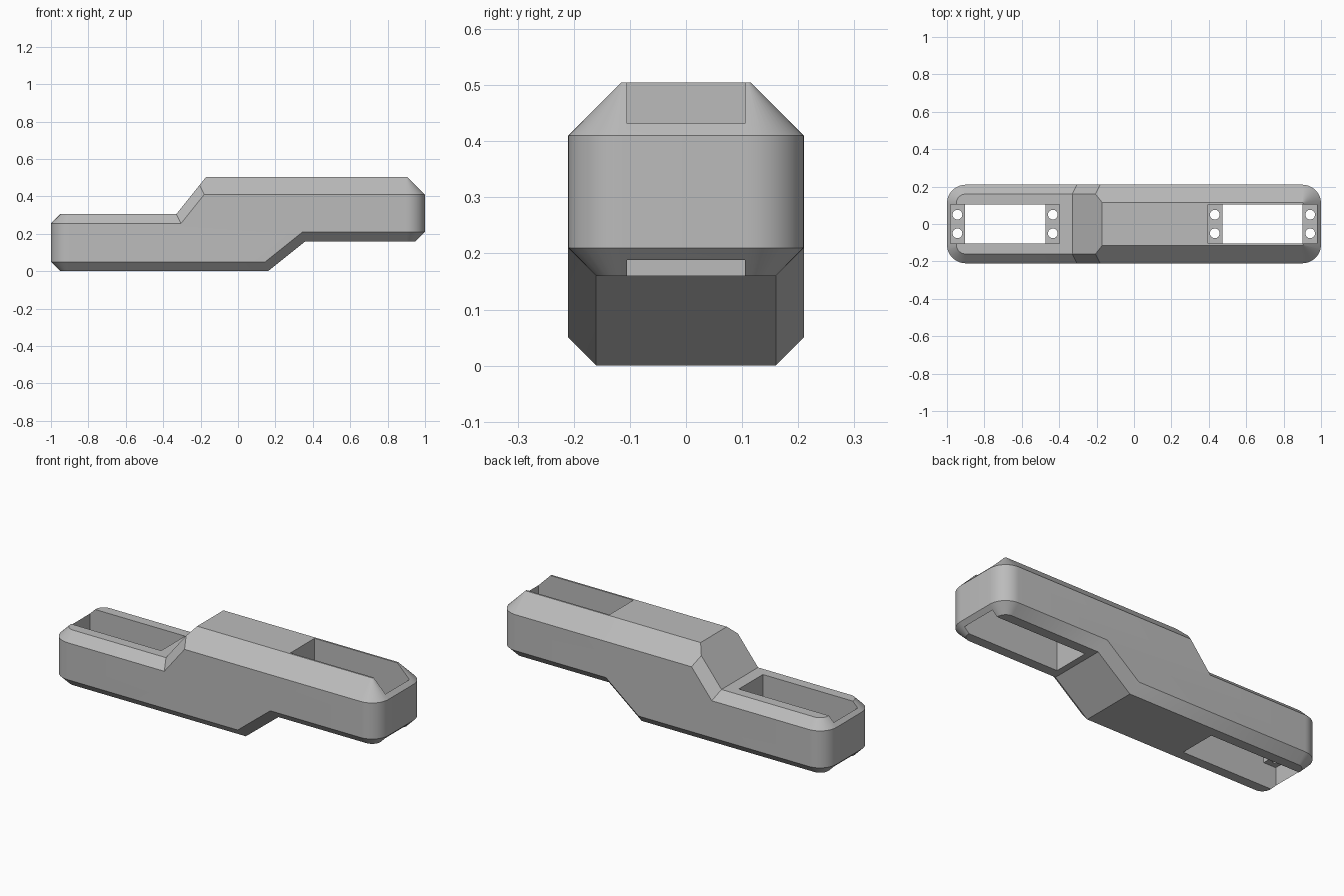
import bpy, bmesh, math
from mathutils import Vector

cube = bpy.data.objects.get("Cube")
if cube:
    bpy.data.objects.remove(cube, do_unlink=True)

grey = bpy.data.materials.new("plain grey")
grey.use_nodes = True
COLOUR = (0.5, 0.5, 0.5, 1)
grey.diffuse_color = COLOUR
grey.node_tree.nodes["Principled BSDF"].inputs["Base Color"].default_value = COLOUR


def make_object(name, bm):
    mesh = bpy.data.meshes.new(name)
    bmesh.ops.recalc_face_normals(bm, faces=bm.faces)
    bm.to_mesh(mesh)
    bm.free()
    mesh.materials.append(grey)
    obj = bpy.data.objects.new(name, mesh)
    bpy.context.collection.objects.link(obj)
    return obj


def both_sides(points):
    return [(x, s * y, z) for x, y, z in points for s in (-1, 1)]


def rounded_end(side, layers, steps=12):
    """Rounded corners of one end, as (height, inset) layers."""
    points = []
    for z, inset in layers:
        r = 0.1 - inset
        for i in range(steps + 1):
            a = math.pi / 2 * i / steps
            points.append((side * (0.9 + r * math.cos(a)), 0.11 + r * math.sin(a), z))
    return both_sides(points)


def add_hull(bm, points, joints):
    """Convex section, left open where it joins its neighbour."""
    verts = [bm.verts.new(p) for p in points]
    result = bmesh.ops.convex_hull(bm, input=verts)
    faces = [f for f in result["geom"] if isinstance(f, bmesh.types.BMFace)]
    rings = [[Vector(p) for p in ring] for ring in joints]
    caps = [f for f in faces if any(
        all(min((v.co - p).length for p in ring) < 1e-5 for v in f.verts) for ring in rings)]
    bmesh.ops.delete(bm, geom=caps, context="FACES")


# Stepped body: low end, sloped middle, high end
low_joint = both_sides([(-0.33, 0.16, 0.305), (-0.305, 0.21, 0.255),
                        (-0.2025, 0.21, 0.05), (-0.1775, 0.16, 0)])
high_joint = both_sides([(0.36, 0.16, 0.16), (0.345, 0.21, 0.21),
                         (0.285, 0.21, 0.41), (0.2565, 0.115, 0.505)])
slopes = both_sides([(-0.17, 0.115, 0.505), (-0.206, 0.16, 0.46), (-0.181, 0.21, 0.41),
                     (0.16, 0.16, 0), (0.145, 0.21, 0.05)])
bm = bmesh.new()
add_hull(bm, rounded_end(-1, [(0, 0.05), (0.05, 0), (0.255, 0), (0.305, 0.05)]) + low_joint,
         [low_joint])
add_hull(bm, low_joint + slopes + high_joint, [low_joint, high_joint])
add_hull(bm, rounded_end(1, [(0.16, 0.05), (0.21, 0), (0.41, 0), (0.505, 0.095)]) + high_joint,
         [high_joint])
bmesh.ops.remove_doubles(bm, verts=bm.verts, dist=1e-4)
bmesh.ops.dissolve_limit(bm, angle_limit=0.015, verts=bm.verts, edges=bm.edges)
body = make_object("bracket_body", bm)


def cut(cutter):
    mod = body.modifiers.new(cutter.name, "BOOLEAN")
    mod.operation = "DIFFERENCE"
    mod.solver = "EXACT"
    mod.object = cutter
    cutter.hide_render = True
    cutter.hide_viewport = True


def pocket(name, centre, shelf_low, shelf_high):
    """Slot with wider recesses above and below two mounting shelves."""
    wide, narrow = 0.291, 0.215
    half = [(wide, -0.2), (wide, shelf_low), (narrow, shelf_low),
            (narrow, shelf_high), (wide, shelf_high), (wide, 0.8)]
    outline = half + [(-x, z) for x, z in reversed(half)]
    bm = bmesh.new()
    face = bm.faces.new([bm.verts.new((centre + x, -0.105, z)) for x, z in outline])
    out = bmesh.ops.extrude_face_region(bm, geom=[face])
    moved = [v for v in out["geom"] if isinstance(v, bmesh.types.BMVert)]
    bmesh.ops.translate(bm, verts=moved, vec=(0, 0.21, 0))
    cut(make_object(name + "_cutter", bm))

    # Screw holes through both shelves
    bm = bmesh.new()
    for sx in (-1, 1):
        for sy in (-1, 1):
            made = bmesh.ops.create_cone(bm, cap_ends=True, segments=24, radius1=0.026,
                                         radius2=0.026, depth=shelf_high - shelf_low + 0.04)
            bmesh.ops.translate(bm, verts=made["verts"], vec=(
                centre + sx * 0.255, sy * 0.05, (shelf_low + shelf_high) / 2))
    cut(make_object(name + "_holes_cutter", bm))


pocket("low_pocket", -0.689, 0.13, 0.18)
pocket("high_pocket", 0.687, 0.32, 0.37)

# Apply the cuts, then smooth the rounded corners only
bpy.context.view_layer.update()
evaluated = body.evaluated_get(bpy.context.evaluated_depsgraph_get())
finished = bpy.data.meshes.new_from_object(evaluated)
body.modifiers.clear()
body.data = finished
for obj in [o for o in bpy.data.objects if o.name.endswith("_cutter")]:
    bpy.data.objects.remove(obj, do_unlink=True)
bpy.ops.object.select_all(action="DESELECT")
body.select_set(True)
bpy.context.view_layer.objects.active = body
bpy.ops.object.shade_smooth_by_angle(angle=math.radians(30))
